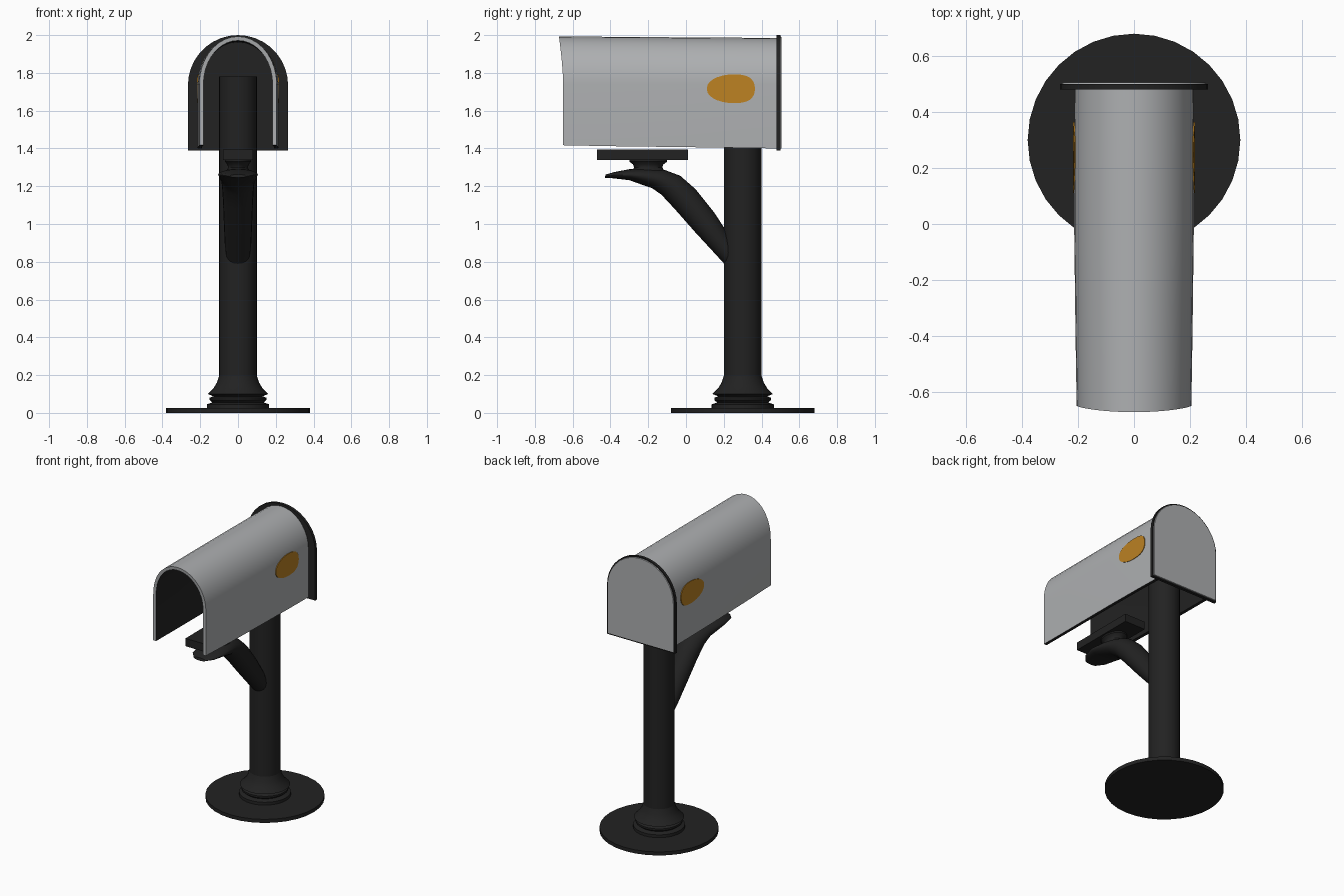
import bpy, bmesh, math

if "Cube" in bpy.data.objects:
    bpy.data.objects.remove(bpy.data.objects["Cube"])

def mat(name, rgb):
    m = bpy.data.materials.new(name)
    m.diffuse_color = (*rgb, 1)
    m.use_nodes = True
    m.node_tree.nodes["Principled BSDF"].inputs["Base Color"].default_value = m.diffuse_color
    return m

DARK = mat("black_metal", (0.016, 0.016, 0.016))
GREY = mat("light_grey_metal", (0.42, 0.43, 0.44))
GOLD = mat("orange_gold", (0.50, 0.22, 0.016))

def make(name, verts, faces, mats, smooth=35, indices=None):
    me = bpy.data.meshes.new(name)
    me.from_pydata(verts, [], faces)
    for m in mats:
        me.materials.append(m)
    if indices:
        me.polygons.foreach_set("material_index", indices)
    bm = bmesh.new()
    bm.from_mesh(me)
    bmesh.ops.recalc_face_normals(bm, faces=bm.faces)
    bm.to_mesh(me)
    bm.free()
    ob = bpy.data.objects.new(name, me)
    bpy.context.collection.objects.link(ob)
    bpy.ops.object.select_all(action='DESELECT')
    ob.select_set(True)
    bpy.context.view_layer.objects.active = ob
    if smooth:
        bpy.ops.object.shade_smooth_by_angle(angle=math.radians(smooth))
    return ob

def loft(name, rings, mats, smooth=35):
    """Skin closed rings of equal length and cap both ends."""
    n = len(rings[0])
    verts = [p for r in rings for p in r]
    faces = [(i*n+j, i*n+(j+1) % n, (i+1)*n+(j+1) % n, (i+1)*n+j)
             for i in range(len(rings)-1) for j in range(n)]
    faces += [tuple(range(n)), tuple(range((len(rings)-1)*n, len(rings)*n))]
    return make(name, verts, faces, mats, smooth)

def lathe(name, profile, cy, n=32, sx=1, sy=1):
    return loft(name, [[(r*sx*math.cos(2*math.pi*k/n), cy+r*sy*math.sin(2*math.pi*k/n), z)
                        for k in range(n)] for r, z in profile], [DARK])

def arch(hw, zb, zs, zt, n=18):
    """Arched outline (x, z) from one bottom corner over the top to the other."""
    pts = [(-hw, zb)]
    pts += [(-hw*math.cos(math.pi*k/n), zs+(zt-zs)*math.sin(math.pi*k/n)) for k in range(n+1)]
    return pts + [(hw, zb)]

# Ground disc, collar and post
lathe("base_disc", [(0.38, 0), (0.38, 0.025)], 0.3)
lathe("post_collar", [(0.165, 0.02), (0.165, 0.045), (0.135, 0.055), (0.15, 0.068),
                      (0.15, 0.08), (0.13, 0.088), (0.16, 0.1), (0.13, 0.13),
                      (0.112, 0.16), (0.1, 0.195)], 0.3)
lathe("post", [(0.1, 0.02), (0.1, 1.78)], 0.3)

# Curved bracket arm: upper (y, z), lower (y, z), half width
arm = [((0.27, 0.87), (0.22, 0.77), 0.06), ((0.215, 0.96), (0.17, 0.825), 0.07),
       ((0.15, 1.06), (0.05, 0.955), 0.075), ((0.05, 1.185), (-0.06, 1.08), 0.08),
       ((-0.03, 1.255), (-0.13, 1.155), 0.085), ((-0.11, 1.285), (-0.18, 1.19), 0.09),
       ((-0.2, 1.295), (-0.23, 1.207), 0.1), ((-0.3, 1.29), (-0.3, 1.232), 0.105),
       ((-0.38, 1.275), (-0.385, 1.242), 0.085), ((-0.425, 1.262), (-0.43, 1.245), 0.045)]
rings = []
for (uy, uz), (ly, lz), w in arm:
    ring = []
    for k in range(20):
        a = 2*math.pi*k/20
        t = 0.5+0.5*math.cos(a)
        ring.append((w*math.sin(a), ly+(uy-ly)*t, lz+(uz-lz)*t))
    rings.append(ring)
loft("bracket_arm", rings, [DARK], 50)
lathe("bracket_neck", [(0.09, 1.27), (0.075, 1.3), (0.08, 1.315), (0.1, 1.33), (0.1, 1.345)],
      -0.2, 24, 0.7, 1)

# Support plate under the box
loft("support_plate", [[(x, y, z) for x, y in ((-0.08, -0.47), (0.08, -0.47), (0.08, 0.01), (-0.08, 0.01))]
                       for z in (1.34, 1.395)], [DARK], 0)

# Open arched shell: (y, half width, bottom, top); the front edge leans out at the top
stations = [(-0.65, 0.205, 1.417, 1.993), (-0.4, 0.209, 1.412, 1.991), (0.0, 0.214, 1.407, 1.988),
            (0.3, 0.214, 1.403, 1.986), (0.485, 0.212, 1.4, 1.984)]
T = 0.022
verts, faces, idx = [], [], []
for i, (y, hw, zb, zt) in enumerate(stations):
    for w, top in ((hw, zt), (hw-T, zt-T)):
        for x, z in arch(w, zb, 1.74, top):
            lean = 0.022*max(0, (z-1.74)/0.25)**1.5 if i == 0 else 0
            verts.append((x, y-lean, z))
n = len(verts)//len(stations)//2
for i in range(len(stations)-1):
    a, b = i*2*n, (i+1)*2*n
    for j in range(n-1):
        faces += [(a+j, a+j+1, b+j+1, b+j), (a+n+j, a+n+j+1, b+n+j+1, b+n+j)]
        idx += [0, 1]
    for j in (0, n-1):
        faces.append((a+j, a+n+j, b+n+j, b+j))
        idx.append(1)
for e in (0, (len(stations)-1)*2*n):
    for j in range(n-1):
        faces.append((e+j, e+j+1, e+n+j+1, e+n+j))
        idx.append(0)
make("box_shell", verts, faces, [GREY, DARK], 35, idx)

# Back plate with a grey facing
loft("back_plate", [[(x, y, z) for x, z in arch(0.265, 1.39, 1.735, 2.0)] for y in (0.48, 0.5)], [DARK])
loft("back_facing", [[(x, y, z) for x, z in arch(w, b, 1.735, t)]
                     for y, w, b, t in ((0.498, 0.258, 1.397, 1.993), (0.505, 0.255, 1.4, 1.99))], [GREY])

# Egg-shaped side badges that follow the wall
egg = []
for k in range(28):
    a = 2*math.pi*k/28
    c, s = math.cos(a), math.sin(a)
    egg.append((0.2375+0.1275*math.copysign(abs(c)**(0.75 if c > 0 else 1), c)+0.012*(1-c*c),
                1.716+0.076*math.copysign(abs(s)**0.9, s)))
for side, sx in (("left", -1), ("right", 1)):
    def wall(z, off):
        u = max(0, (z-1.74)/0.245)
        return sx*(0.214*math.sqrt(1-u*u)+off)
    loft(side+"_badge", [[(wall(z, o), y, z) for y, z in egg] for o in (-0.003, 0.004)], [GOLD])
